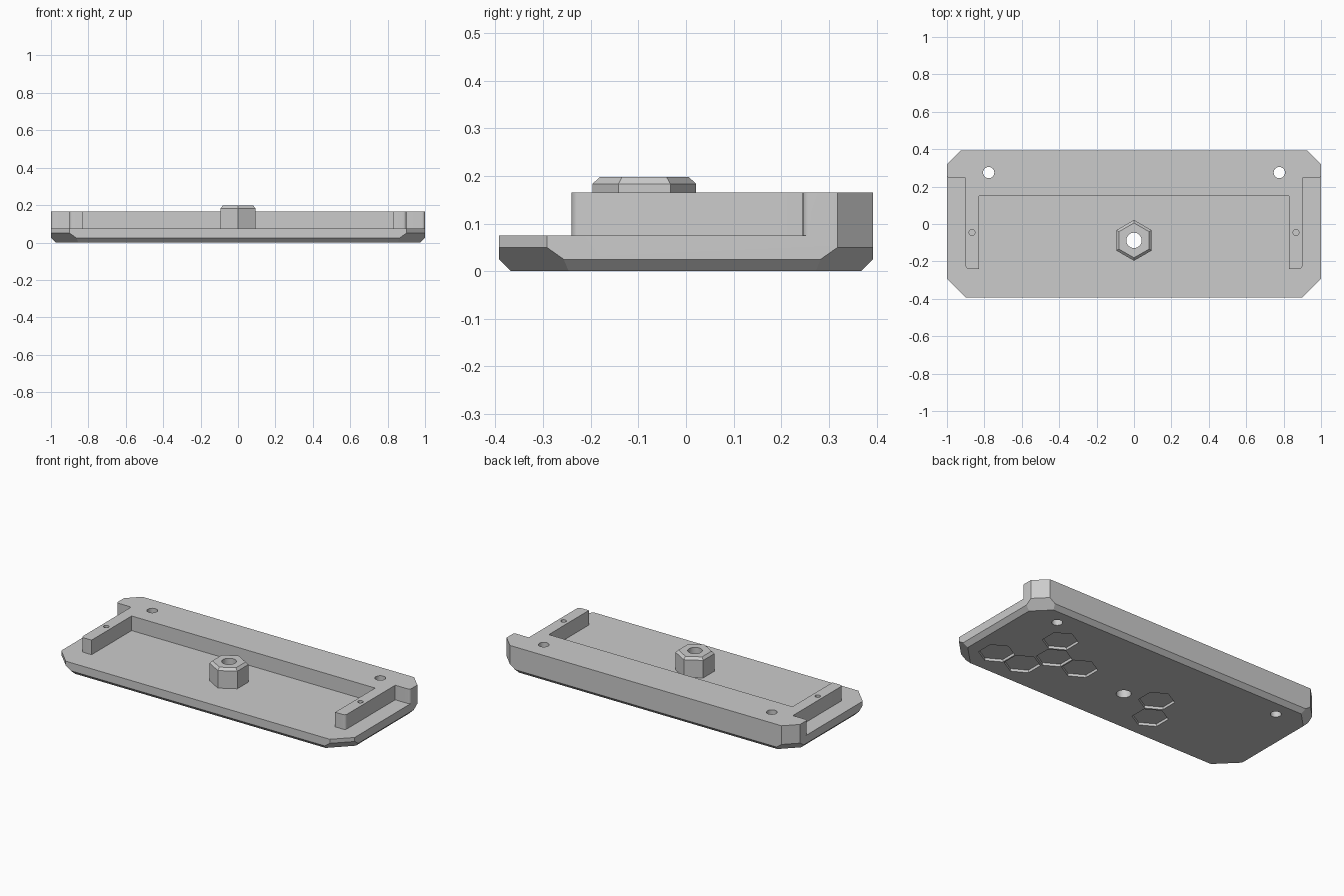
import bpy, bmesh
from math import pi
from mathutils import Matrix, Vector

if "Cube" in bpy.data.objects:
    bpy.data.objects.remove(bpy.data.objects["Cube"])

HALF_Y, FLOOR, RAIL_TOP = 0.392, 0.075, 0.165
FRONT_CUT, BACK_CUT = 0.1, 0.074
NUT = (0, -0.0875)

grey = bpy.data.materials.new("light_grey")
grey.use_nodes = True
colour = (0.6, 0.6, 0.6, 1)
grey.diffuse_color = colour
grey.node_tree.nodes["Principled BSDF"].inputs["Base Color"].default_value = colour


def make_object(name, bm):
    bmesh.ops.recalc_face_normals(bm, faces=bm.faces)
    mesh = bpy.data.meshes.new(name)
    bm.to_mesh(mesh)
    bm.free()
    mesh.materials.append(grey)
    obj = bpy.data.objects.new(name, mesh)
    bpy.context.collection.objects.link(obj)
    return obj


def prism(points, z0, z1):
    bm = bmesh.new()
    face = bm.faces.new([bm.verts.new((x, y, z0)) for x, y in points])
    top = bmesh.ops.extrude_face_region(bm, geom=[face])["geom"]
    verts = [v for v in top if isinstance(v, bmesh.types.BMVert)]
    bmesh.ops.translate(bm, verts=verts, vec=(0, 0, z1 - z0))
    bmesh.ops.recalc_face_normals(bm, faces=bm.faces)
    return bm


def mirrored(half):
    return half + [(-x, y) for x, y in reversed(half)]


def add_cylinder(bm, xy, r0, z0, z1, sides=32, r1=None):
    matrix = Matrix.Translation((*xy, (z0 + z1) / 2))
    if sides == 6:
        matrix = matrix @ Matrix.Rotation(pi / 2, 4, "Z")
    made = bmesh.ops.create_cone(bm, cap_ends=True, segments=sides, radius1=r0,
                                 radius2=r0 if r1 is None else r1,
                                 depth=z1 - z0, matrix=matrix)
    # Put a corner of each hexagon on the y axis
    if sides == 6 and max(v.co.y for v in made["verts"]) - xy[1] < r0 * 0.95:
        bmesh.ops.rotate(bm, verts=made["verts"], cent=(*xy, 0),
                         matrix=Matrix.Rotation(pi / 6, 3, "Z"))


def boolean(obj, other, operation):
    mod = obj.modifiers.new(operation.lower(), "BOOLEAN")
    mod.operation, mod.object, mod.solver = operation, other, "EXACT"
    bpy.context.view_layer.objects.active = obj
    bpy.ops.object.modifier_apply(modifier=mod.name)


# Base plate with cut corners and a chamfered underside
bm = prism(mirrored([(1 - FRONT_CUT, -HALF_Y), (1, FRONT_CUT - HALF_Y),
                     (1, HALF_Y - BACK_CUT), (1 - BACK_CUT, HALF_Y)]), 0, FLOOR)
planes = []
for s in (-1, 1):
    planes += [((s, 0, 0.025), (s, 0, -1)),
               ((0, s * HALF_Y, 0.025), (0, s, -1))]
    for t, cut in ((-1, FRONT_CUT), (1, BACK_CUT)):
        diagonal = Vector((s, t, 0)).normalized()
        planes.append(((s, t * (HALF_Y - cut), 0.05), diagonal - Vector((0, 0, 1))))
for point, normal in planes:
    bmesh.ops.bisect_plane(bm, geom=bm.verts[:] + bm.edges[:] + bm.faces[:],
                           plane_co=point, plane_no=normal, clear_outer=True)
    bmesh.ops.holes_fill(bm, edges=[e for e in bm.edges if e.is_boundary])
base = make_object("base_plate", bm)

# Raised back rail with two forward arms
bm = prism(mirrored([(0.83, 0.15), (0.83, -0.24), (0.9, -0.24), (0.9, 0.245),
                     (1, 0.245), (1, HALF_Y - BACK_CUT),
                     (1 - BACK_CUT, HALF_Y)]), FLOOR, RAIL_TOP)
rounded = []
for e in bm.edges:
    a, b = (v.co for v in e.verts)
    upright = (a - b).xy.length < 0.001
    arm_tip = abs(abs(a.x) - 0.9) < 0.001 and a.y < 0
    shoulder = abs(a.x) > 0.99 and a.y < 0.25
    if upright and (arm_tip or shoulder):
        rounded.append(e)
bmesh.ops.bevel(bm, geom=rounded, offset=0.016, segments=5, profile=0.5,
                affect="EDGES")
rail = make_object("raised_rail", bm)
boolean(base, rail, "UNION")
bpy.data.objects.remove(rail)

# Hexagonal nut with a tapered top
bm = bmesh.new()
add_cylinder(bm, NUT, 0.109, FLOOR, 0.183, 6)
bmesh.ops.delete(bm, geom=[f for f in bm.faces if f.calc_center_median().z > 0.18],
                 context="FACES_ONLY")
add_cylinder(bm, NUT, 0.109, 0.183, 0.198, 6, 0.093)
bmesh.ops.delete(bm, geom=[f for f in bm.faces if len(f.verts) == 6
                           and abs(f.calc_center_median().z - 0.183) < 0.001],
                 context="FACES_ONLY")
bmesh.ops.remove_doubles(bm, verts=bm.verts, dist=0.0005)
nut = make_object("hex_nut", bm)

# Holes and the shallow hexagon pockets underneath
bm = bmesh.new()
add_cylinder(bm, NUT, 0.041, -0.1, 0.3)
for s in (-1, 1):
    add_cylinder(bm, (s * 0.777, 0.275), 0.03, -0.1, 0.3)
    add_cylinder(bm, (s * 0.866, -0.045), 0.016, 0.085, 0.3, 20)
PITCH, ROW = 0.182, 0.162
for column, row in ((3.5, 1), (3, 0), (2, 0), (3.5, -1), (4.5, -1), (-1, 0), (-1.5, -1)):
    add_cylinder(bm, (column * PITCH - 0.005, row * ROW - 0.032), 0.1, -0.1, 0.016, 6)
cutter = make_object("hole_cutter", bm)
cutter.hide_render = True
for obj in (base, nut):
    boolean(obj, cutter, "DIFFERENCE")
bpy.data.objects.remove(cutter)

# Smooth the round walls, keep the edges crisp
bpy.ops.object.select_all(action="DESELECT")
for obj in (base, nut):
    obj.select_set(True)
    bpy.context.view_layer.objects.active = obj
bpy.ops.object.shade_smooth_by_angle(angle=pi / 7)
